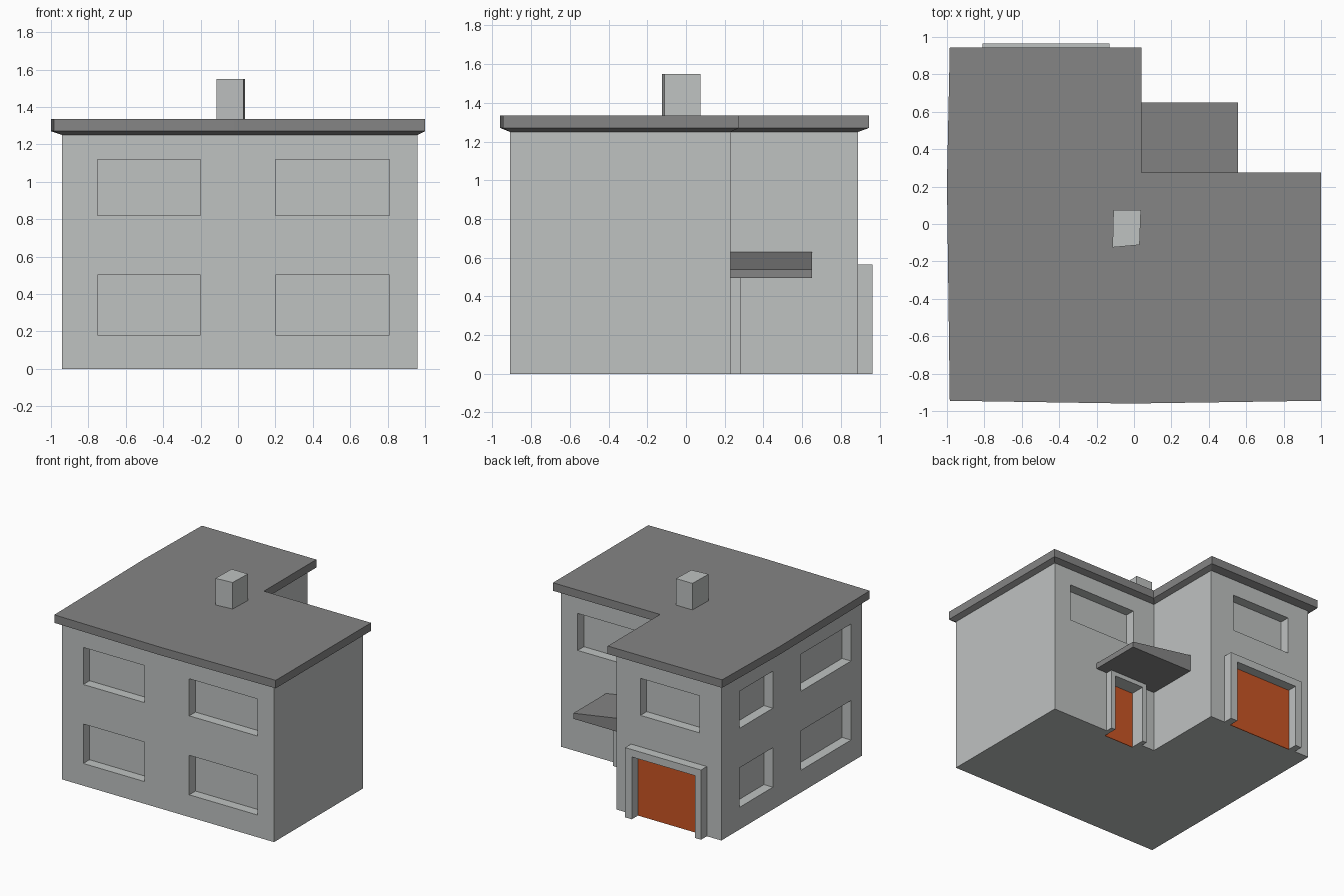
import bpy, bmesh
from mathutils import Vector

cube = bpy.data.objects.get("Cube")
if cube:
    bpy.data.objects.remove(cube, do_unlink=True)


def make_material(name, rgb):
    mat = bpy.data.materials.new(name)
    mat.use_nodes = True
    mat.diffuse_color = (*rgb, 1)
    bsdf = next(n for n in mat.node_tree.nodes if n.type == 'BSDF_PRINCIPLED')
    bsdf.inputs["Base Color"].default_value = (*rgb, 1)
    return mat


WALL = make_material("pale grey render", (0.52, 0.54, 0.535))
ROOF = make_material("dark grey roofing", (0.235, 0.235, 0.235))
DOOR = make_material("orange door", (0.59, 0.092, 0.018))


def finish(name, bm, mat):
    bmesh.ops.recalc_face_normals(bm, faces=bm.faces)
    mesh = bpy.data.meshes.new(name)
    bm.to_mesh(mesh)
    bm.free()
    mesh.materials.append(mat)
    obj = bpy.data.objects.new(name, mesh)
    bpy.context.collection.objects.link(obj)
    return obj


def add_rings(bm, rings):
    """Join equal rings of points into a closed solid."""
    loops = [[bm.verts.new(p) for p in ring] for ring in rings]
    bm.faces.new(loops[0])
    bm.faces.new(loops[-1])
    for low, high in zip(loops, loops[1:]):
        for i in range(len(low)):
            j = (i + 1) % len(low)
            bm.faces.new((low[i], low[j], high[j], high[i]))


def level(outline, z):
    return [(x, y, z) for x, y in outline]


def section(profile, y):
    return [(x, y, z) for x, z in profile]


def solid(name, rings, mat):
    bm = bmesh.new()
    add_rings(bm, rings)
    return finish(name, bm, mat)


def add_box(bm, x0, x1, y0, y1, z0, z1):
    plan = [(x0, y0), (x1, y0), (x1, y1), (x0, y1)]
    add_rings(bm, [level(plan, z0), level(plan, z1)])


# L-shaped body
LEFT, RIGHT, FRONT, BACK, NOTCH = -0.94, 0.96, -0.91, 0.89, 0.23
TOP, DEPTH = 1.25, 0.08
plan = [(LEFT, FRONT), (0, FRONT), (RIGHT, FRONT), (RIGHT, NOTCH),
        (0, NOTCH), (0, BACK), (LEFT, BACK), (LEFT, NOTCH)]
body = solid("house_walls", [level(plan, 0), level(plan, TOP)], WALL)

# Window and door recesses
cut = bmesh.new()
lower, upper = (0.18, 0.50), (0.82, 1.12)
for z in (lower, upper):
    for x in ((-0.75, -0.20), (0.20, 0.81)):
        add_box(cut, *x, FRONT - 0.1, FRONT + DEPTH, *z)
    for y in ((-0.77, -0.13), (0.23, 0.66)):
        add_box(cut, LEFT - 0.1, LEFT + DEPTH, *y, *z)
add_box(cut, -0.745, -0.215, BACK - DEPTH, BACK + 0.1, *upper)
add_box(cut, 0.20, 0.81, NOTCH - DEPTH, NOTCH + 0.1, *upper)
add_box(cut, 0.155, 0.42, 0.16, NOTCH + 0.1, -0.1, 0.46)
add_box(cut, -0.755, -0.19, 0.88, BACK + 0.1, -0.1, 0.505)
cutter = finish("recess_cutter", cut, WALL)
cutter.hide_render = True
mod = body.modifiers.new("recesses", 'BOOLEAN')
mod.operation = 'DIFFERENCE'
mod.solver = 'EXACT'
mod.object = cutter
bpy.context.view_layer.objects.active = body
bpy.ops.object.modifier_apply(modifier=mod.name)
bpy.data.objects.remove(cutter, do_unlink=True)

# Flat roof with sloping soffit
eaves = [(-0.985, -0.945), (-0.02, -0.96), (1.0, -0.945), (1.0, 0.275),
         (0.04, 0.275), (0.04, 0.945), (-0.985, 0.945), (-1.0, 0.22)]
solid("roof", [level(plan, TOP), level(eaves, 1.27), level(eaves, 1.335)], ROOF)

# Chimney
stack = [(-0.115, -0.125), (0.03, -0.112), (0.037, 0.075), (-0.11, 0.075)]
solid("chimney", [level(stack, 1.33), level(stack, 1.55)], WALL)


# Door surrounds and doors
def surround(name, x0, x1, inner0, inner1, top, inner_top, y0, y1):
    arch = [(x0, 0), (x0, top), (x1, top), (x1, 0),
            (inner1, 0), (inner1, inner_top), (inner0, inner_top), (inner0, 0)]
    solid(name, [section(arch, y0), section(arch, y1)], WALL)


def door(name, x0, x1, y, top):
    bm = bmesh.new()
    add_box(bm, x0, x1, y, y + 0.006, 0, top)
    finish(name, bm, DOOR)


surround("garage_surround", -0.81, -0.13, -0.755, -0.19, 0.565, 0.505, BACK, 0.965)
door("garage_door", -0.755, -0.19, 0.88, 0.505)
surround("entrance_surround", 0.117, 0.457, 0.155, 0.42, 0.495, 0.46, NOTCH, 0.285)
door("entrance_door", 0.155, 0.42, 0.16, 0.46)

# Sloping canopy over the entrance
wedge = [(0, 0.495), (0.555, 0.495), (0.555, 0.54), (0, 0.63)]
solid("entrance_canopy", [section(wedge, NOTCH), section(wedge, 0.65)], ROOF)
